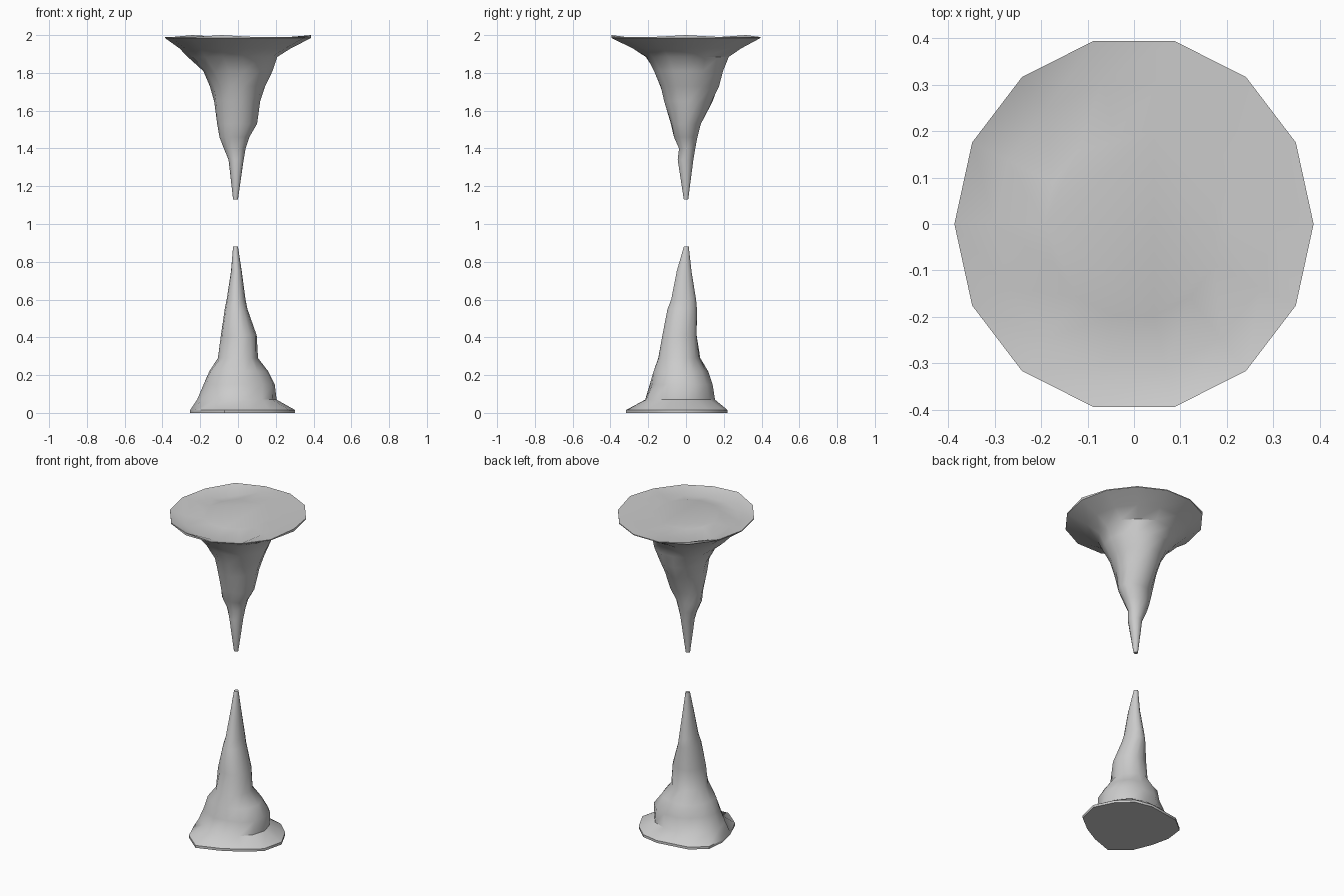
import bpy, bmesh, math, random

if "Cube" in bpy.data.objects:
    bpy.data.objects.remove(bpy.data.objects["Cube"])

SIDES = 14
random.seed(4)


def section(z, x0, x1, y0, y1, jitter=0.0):
    """Lopsided oval ring spanning x0..x1 and y0..y1 at height z."""
    cx, cy = (x0 + x1) / 2, (y0 + y1) / 2
    ring = []
    for i in range(SIDES):
        a = 2 * math.pi * i / SIDES
        r = 1 + random.uniform(-jitter, jitter)
        ring.append((cx + (x1 - x0) / 2 * math.cos(a) * r,
                     cy + (y1 - y0) / 2 * math.sin(a) * r, z))
    return ring


def polygon_section(z, corners):
    """Ring sampled around an angular outline, starting on +x."""
    ring = []
    n = len(corners)
    for i in range(SIDES):
        a = 2 * math.pi * i / SIDES
        dx, dy = math.cos(a), math.sin(a)
        for k in range(n):
            (ax, ay), (bx, by) = corners[k], corners[(k + 1) % n]
            ex, ey = bx - ax, by - ay
            d = dx * ey - dy * ex
            if abs(d) < 1e-9:
                continue
            t = (ax * ey - ay * ex) / d
            s = (ax * dy - ay * dx) / d
            if t > 0 and -1e-6 <= s <= 1 + 1e-6:
                ring.append((dx * t, dy * t, z))
                break
    return ring


def loft(name, rings):
    bm = bmesh.new()
    loops = [[bm.verts.new(p) for p in r] for r in rings]
    for a, b in zip(loops, loops[1:]):
        for i in range(SIDES):
            j = (i + 1) % SIDES
            bm.faces.new((a[i], a[j], b[j], b[i]))
    bm.faces.new(loops[0])
    bm.faces.new(loops[-1])
    bmesh.ops.recalc_face_normals(bm, faces=bm.faces)
    mesh = bpy.data.meshes.new(name)
    bm.to_mesh(mesh)
    bm.free()
    ob = bpy.data.objects.new(name, mesh)
    bpy.context.collection.objects.link(ob)
    bpy.ops.object.select_all(action='DESELECT')
    ob.select_set(True)
    bpy.context.view_layer.objects.active = ob
    bpy.ops.object.shade_smooth_by_angle(angle=math.radians(40))
    return ob


# Stalagmite: angular foot, bulging skirt, slim shaft to a blunt tip
foot = [(0.31, -0.10), (0.30, 0.03), (0.20, 0.19), (0.05, 0.22), (-0.15, 0.19),
        (-0.26, 0.10), (-0.25, -0.06), (-0.18, -0.23), (-0.08, -0.32), (0.12, -0.25)]
lower = [
    (0.07, -0.21, 0.21, -0.22, 0.165), (0.15, -0.18, 0.20, -0.19, 0.14),
    (0.22, -0.155, 0.16, -0.17, 0.115), (0.29, -0.105, 0.105, -0.15, 0.075),
    (0.41, -0.09, 0.10, -0.13, 0.06), (0.55, -0.07, 0.05, -0.10, 0.06),
    (0.60, -0.06, 0.04, -0.08, 0.055), (0.75, -0.037, 0.02, -0.05, 0.03),
    (0.88, -0.026, 0.0, -0.012, 0.015)]
loft("stalagmite",
     [polygon_section(0.0, foot), polygon_section(0.015, foot)]
     + [section(*r, jitter=0.05 if r[0] < 0.5 else 0) for r in lower])

# Stalactite: tapering spike flaring to a wide plate
upper = [
    (1.13, -0.026, 0.0, -0.012, 0.012), (1.34, -0.05, 0.03, -0.045, 0.04),
    (1.40, -0.075, 0.04, -0.038, 0.05), (1.46, -0.098, 0.06, -0.065, 0.062),
    (1.53, -0.11, 0.10, -0.08, 0.08), (1.65, -0.125, 0.115, -0.115, 0.14),
    (1.73, -0.145, 0.14, -0.14, 0.175), (1.81, -0.19, 0.18, -0.17, 0.20),
    (1.885, -0.26, 0.205, -0.22, 0.225), (1.93, -0.31, 0.28, -0.29, 0.30)]
rim = section(1.985, -0.387, 0.387, -0.405, 0.405)
# Top plate: flat at the right and back, scooped along the left and front rim
plate = []
for i, (x, y, z) in enumerate(rim):
    a = 360 * i / SIDES
    dip = 0.03 if 115 < a < 175 or 195 < a < 310 else 0
    plate.append((x * 0.78, y * 0.78, 2.0 - 0.01 - dip))
core = [(x * 0.5, y * 0.5, 1.988) for x, y, z in rim]
loft("stalactite",
     [section(*r, jitter=0.04 if 1.5 < r[0] < 1.9 else 0) for r in upper]
     + [rim, [(x, y, 2.0 if i % 5 == 0 else 1.99) for i, (x, y, z) in enumerate(rim)],
        plate, core])
